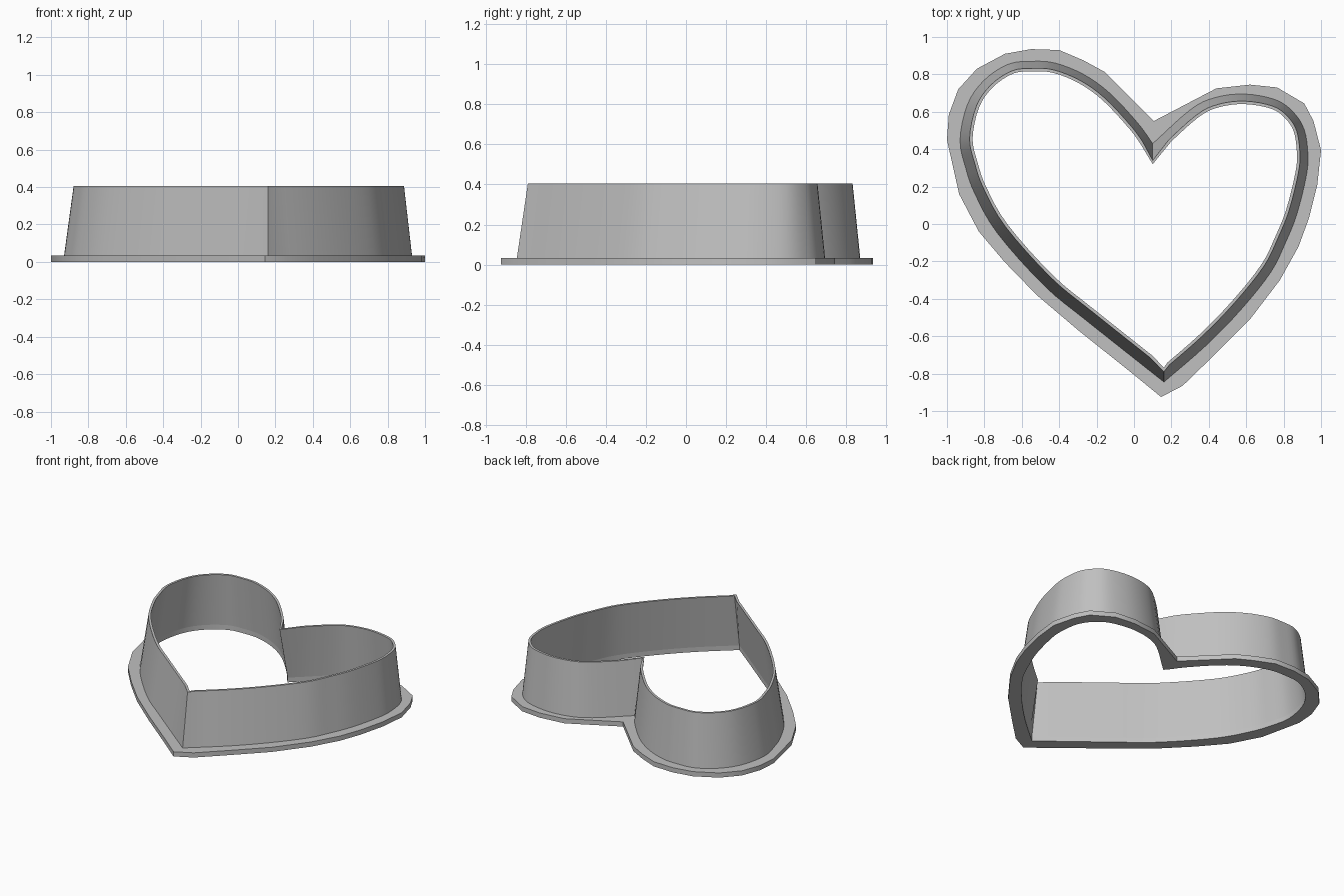
import bpy
import bmesh
from mathutils import Vector

if "Cube" in bpy.data.objects:
    bpy.data.objects.remove(bpy.data.objects["Cube"], do_unlink=True)

FLANGE_TOP, RIM_TOP = .033, .405
TAPER, THICKNESS = .047, .016
SAMPLES = 4

# Plain grey plastic
grey = bpy.data.materials.new("grey_plastic")
grey.use_nodes = True
GREY = (.53, .53, .53, 1)
grey.diffuse_color = GREY
grey.node_tree.nodes["Principled BSDF"].inputs["Base Color"].default_value = GREY

# Wall foot: each side is a smooth curve between the notch and the tip
LEFT_SIDE = [(.10, .43), (.02, .54), (-.13, .70), (-.27, .80), (-.42, .86),
             (-.54, .87), (-.67, .855), (-.80, .77), (-.89, .64), (-.93, .45),
             (-.90, .30), (-.85, .16), (-.73, -.05), (-.48, -.33), (-.25, -.52),
             (.16, -.845)]
RIGHT_SIDE = [(.16, -.845), (.385, -.65), (.57, -.46), (.73, -.26), (.81, -.10),
              (.87, .05), (.92, .25), (.93, .37), (.91, .505), (.85, .60),
              (.755, .665), (.59, .695), (.43, .675), (.30, .61), (.10, .43)]

# Flange edge: a coarser, faceted heart
FLANGE_EDGE = [(.105, .55), (-.16, .815), (-.27, .875), (-.40, .93), (-.55, .935),
               (-.69, .91), (-.84, .83), (-.94, .72), (-.99, .585), (-1, .45),
               (-.935, .16), (-.83, -.04), (-.69, -.205), (-.52, -.38),
               (-.29, -.575), (-.02, -.79), (.145, -.925), (.26, -.865),
               (.43, -.70), (.62, -.51), (.78, -.30), (.88, -.12), (.935, .03),
               (.98, .21), (1, .395), (.96, .55), (.91, .645), (.765, .73),
               (.62, .745), (.44, .725)]


def smooth_path(points):
    """Catmull-Rom curve through the points, without its last point."""
    p = [Vector(q) for q in points]
    p = [2 * p[0] - p[1]] + p + [2 * p[-1] - p[-2]]
    path = []
    for a, b, c, d in zip(p, p[1:], p[2:], p[3:]):
        for i in range(SAMPLES):
            t = i / SAMPLES
            path.append(b + (c - a) * t / 2
                        + (a - 2.5 * b + 2 * c - d / 2) * t ** 2
                        + (1.5 * (b - c) + (d - a) / 2) * t ** 3)
    return path


def inset(loop, distance, notch_y, tip_y, shift=(0, 0)):
    """Move a loop inwards, with the two sharp corners placed exactly."""
    result = []
    for i, point in enumerate(loop):
        along = (loop[(i + 1) % len(loop)] - loop[i - 1]).normalized()
        result.append(point + Vector((-along.y, along.x)) * distance + Vector(shift))
    result[0] = Vector((loop[0].x, notch_y))
    result[tip] = Vector((loop[tip].x, tip_y))
    return result


def finish(obj):
    obj.data.materials.clear()
    obj.data.materials.append(grey)
    bpy.ops.object.select_all(action='DESELECT')
    obj.select_set(True)
    bpy.context.view_layer.objects.active = obj
    bpy.ops.object.shade_smooth_by_angle(angle=.5)


left = smooth_path(LEFT_SIDE)
tip = len(left)
foot_outer = left + smooth_path(RIGHT_SIDE)
foot_inner = inset(foot_outer, THICKNESS, .41, -.823)
rim_outer = inset(foot_outer, TAPER, .34, -.79, shift=(.004, .009))
rim_inner = inset(rim_outer, THICKNESS, .32, -.768)

# Cutter wall: outer slope, thin rim and inner slope
bm = bmesh.new()
rings = [[bm.verts.new((p.x, p.y, z)) for p in loop]
         for loop, z in ((foot_outer, FLANGE_TOP), (rim_outer, RIM_TOP),
                         (rim_inner, RIM_TOP), (foot_inner, FLANGE_TOP))]
for low, high in zip(rings, rings[1:]):
    for i in range(len(low)):
        j = (i + 1) % len(low)
        bm.faces.new((low[i], low[j], high[j], high[i]))
mesh = bpy.data.meshes.new("cutter_wall")
bm.to_mesh(mesh)
bm.free()
wall = bpy.data.objects.new("cutter_wall", mesh)
bpy.context.collection.objects.link(wall)
finish(wall)

# Base flange: filled heart plate with the cutter opening left out
curve = bpy.data.curves.new("base_flange", 'CURVE')
curve.dimensions = '2D'
curve.fill_mode = 'BOTH'
curve.extrude = FLANGE_TOP / 2
for loop in (FLANGE_EDGE, foot_inner):
    spline = curve.splines.new('POLY')
    spline.points.add(len(loop) - 1)
    for point, (x, y) in zip(spline.points, loop):
        point.co = (x, y, 0, 1)
    spline.use_cyclic_u = True
flange = bpy.data.objects.new("base_flange", curve)
bpy.context.collection.objects.link(flange)
flange.location.z = FLANGE_TOP / 2
bpy.ops.object.select_all(action='DESELECT')
flange.select_set(True)
bpy.context.view_layer.objects.active = flange
bpy.ops.object.convert(target='MESH')
flange = bpy.context.view_layer.objects.active

# Weld the plate faces to its edges and face everything outwards
bm = bmesh.new()
bm.from_mesh(flange.data)
bmesh.ops.remove_doubles(bm, verts=bm.verts, dist=.0005)
bmesh.ops.recalc_face_normals(bm, faces=bm.faces)
bm.to_mesh(flange.data)
bm.free()
finish(flange)
